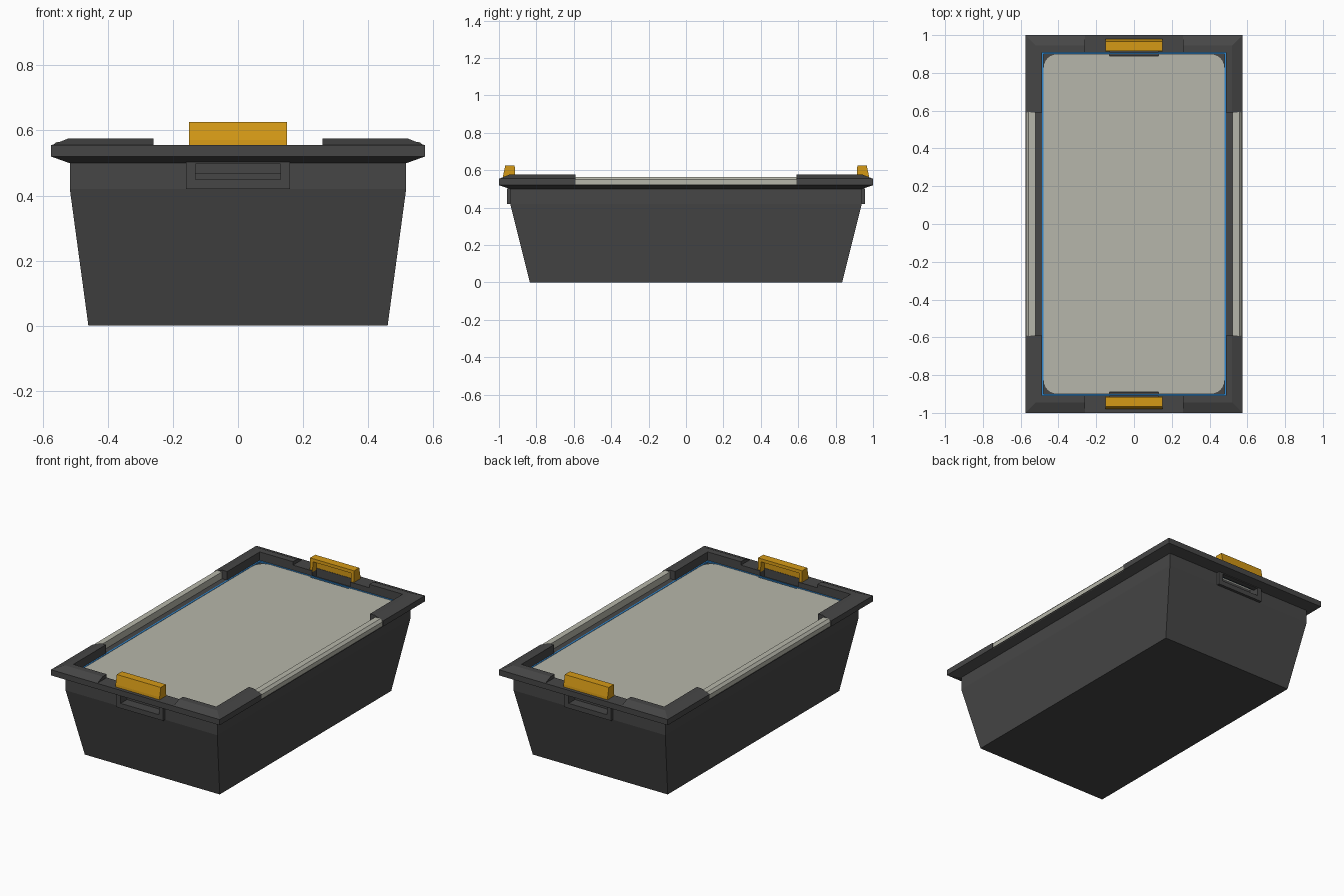
import bpy, bmesh, math

if "Cube" in bpy.data.objects:
    bpy.data.objects.remove(bpy.data.objects["Cube"])


def mat(name, col):
    m = bpy.data.materials.new(name)
    m.diffuse_color = (*col, 1)
    m.use_nodes = True
    m.node_tree.nodes["Principled BSDF"].inputs["Base Color"].default_value = m.diffuse_color
    return m


DARK = mat("charcoal plastic", (0.062, 0.062, 0.062))
GREY = mat("pale grey", (0.47, 0.47, 0.405))
YELLOW = mat("amber yellow", (0.66, 0.32, 0.008))
BLUE = mat("seal blue", (0.03, 0.25, 0.65))


def finish(name, bm, m):
    bmesh.ops.recalc_face_normals(bm, faces=bm.faces[:])
    me = bpy.data.meshes.new(name)
    bm.to_mesh(me)
    bm.free()
    ob = bpy.data.objects.new(name, me)
    bpy.context.collection.objects.link(ob)
    if m:
        me.materials.append(m)
    return ob


def loft(name, rects, m, closed=False):
    """Stack of rectangles (half x, half y, z); closed makes a frame."""
    bm = bmesh.new()
    loops = [[bm.verts.new((sx * hx, sy * hy, z)) for sx, sy in
              ((-1, -1), (1, -1), (1, 1), (-1, 1))] for hx, hy, z in rects]
    pairs = list(zip(loops, loops[1:]))
    if closed:
        pairs.append((loops[-1], loops[0]))
    else:
        bm.faces.new(loops[0])
        bm.faces.new(loops[-1])
    for a, b in pairs:
        for i in range(4):
            j = (i + 1) % 4
            bm.faces.new((a[i], a[j], b[j], b[i]))
    return finish(name, bm, m)


def prism(name, pts, axis, lo, hi, m):
    """Extrude a 2D outline along x, y or z."""
    put = {"x": lambda p, t: (t, p[0], p[1]),
           "y": lambda p, t: (p[0], t, p[1]),
           "z": lambda p, t: (p[0], p[1], t)}[axis]
    bm = bmesh.new()
    a = [bm.verts.new(put(p, lo)) for p in pts]
    b = [bm.verts.new(put(p, hi)) for p in pts]
    bm.faces.new(a)
    bm.faces.new(b)
    for i in range(len(pts)):
        j = (i + 1) % len(pts)
        bm.faces.new((a[i], a[j], b[j], b[i]))
    return finish(name, bm, m)


def box(name, x, y, z, m=None):
    x, y, z = sorted(x), sorted(y), sorted(z)
    return prism(name, [(x[0], y[0]), (x[1], y[0]), (x[1], y[1]), (x[0], y[1])],
                 "z", z[0], z[1], m)


def cut(ob, *cutters):
    for c in cutters:
        c.hide_render = True
        c.hide_set(True)
        b = ob.modifiers.new("cut", "BOOLEAN")
        b.operation = "DIFFERENCE"
        b.solver = "EXACT"
        b.object = c


# Tapered tub
body = loft("tub_body", [(.46, .835, 0), (.517, .94, .42), (.517, .94, .502)], DARK)

# Rim frame with overhanging lip
rim = loft("rim", [(.513, .936, .498), (.575, 1, .52), (.575, 1, .555),
                   (.487, .907, .555), (.487, .907, .498)], DARK, True)

# Raised corner caps
caps = loft("corner_caps", [(.575, 1, .554), (.52, .945, .576),
                            (.487, .907, .576), (.487, .907, .554)], DARK, True)
cut(caps, box("cutter_ends", (-.26, .26), (-1.2, 1.2), (.4, .7)),
    box("cutter_sides", (-.7, .7), (-.59, .59), (.4, .7)))

# Lid tray and rounded lid panel
tray = box("lid_tray", (-.488, .488), (-.908, .908), (.49, .515), DARK)
r, hx, hy = .07, .478, .898
outline = []
for k, (sx, sy) in enumerate(((1, 1), (-1, 1), (-1, -1), (1, -1))):
    for i in range(7):
        a = math.radians(90 * k + 15 * i)
        outline.append((sx * (hx - r) + r * math.cos(a), sy * (hy - r) + r * math.sin(a)))
panel = prism("lid_panel", outline, "z", .50, .522, GREY)

# Blue seal around the lid
loft("lid_seal", [(.478, .899, .515), (.488, .908, .515),
                  (.488, .908, .524), (.478, .899, .524)], BLUE, True)

# Side strips set into the rim
for s, side in ((-1, "left"), (1, "right")):
    cut(rim, box(side + "_rim_cutter", (s * .47, s * .7), (-.59, .59), (.523, .7)))
    prism(side + "_side_strip", [(s * .522, .518), (s * .572, .518), (s * .572, .55),
                                 (s * .558, .565), (s * .522, .565)],
          "y", -.592, .592, GREY)

# Grip brackets, openings and yellow latches at both ends
for s, end in ((-1, "front"), (1, "back")):
    bracket = box(end + "_grip_bracket", (-.16, .16), (s * .925, s * .957), (.42, .503), DARK)
    hole = box(end + "_grip_cutter", (-.13, .13), (s * .895, s * 1.1), (.45, .4975))
    well = box(end + "_well_cutter", (-.13, .13), (s * .89, s * .95), (.47, .61))
    latch = prism(end + "_latch", [(s * .912, .545), (s * .98, .545),
                                   (s * .978, .57), (s * .966, .626), (s * .916, .626)],
                  "x", -.15, .15, YELLOW)
    inner = box(end + "_latch_cutter", (-.13, .13), (s * .85, s * .952), (.5, .607))
    cut(body, hole, well)
    cut(bracket, hole)
    cut(rim, well)
    cut(tray, well)
    cut(panel, well)
    cut(latch, inner)

# Apply all cuts and remove the cutters
bpy.context.view_layer.update()
dg = bpy.context.evaluated_depsgraph_get()
done = [(o, bpy.data.meshes.new_from_object(o.evaluated_get(dg)))
        for o in bpy.data.objects if o.modifiers]
for o, me in done:
    o.modifiers.clear()
    o.data = me
for o in [o for o in bpy.data.objects if "cutter" in o.name]:
    bpy.data.objects.remove(o)
